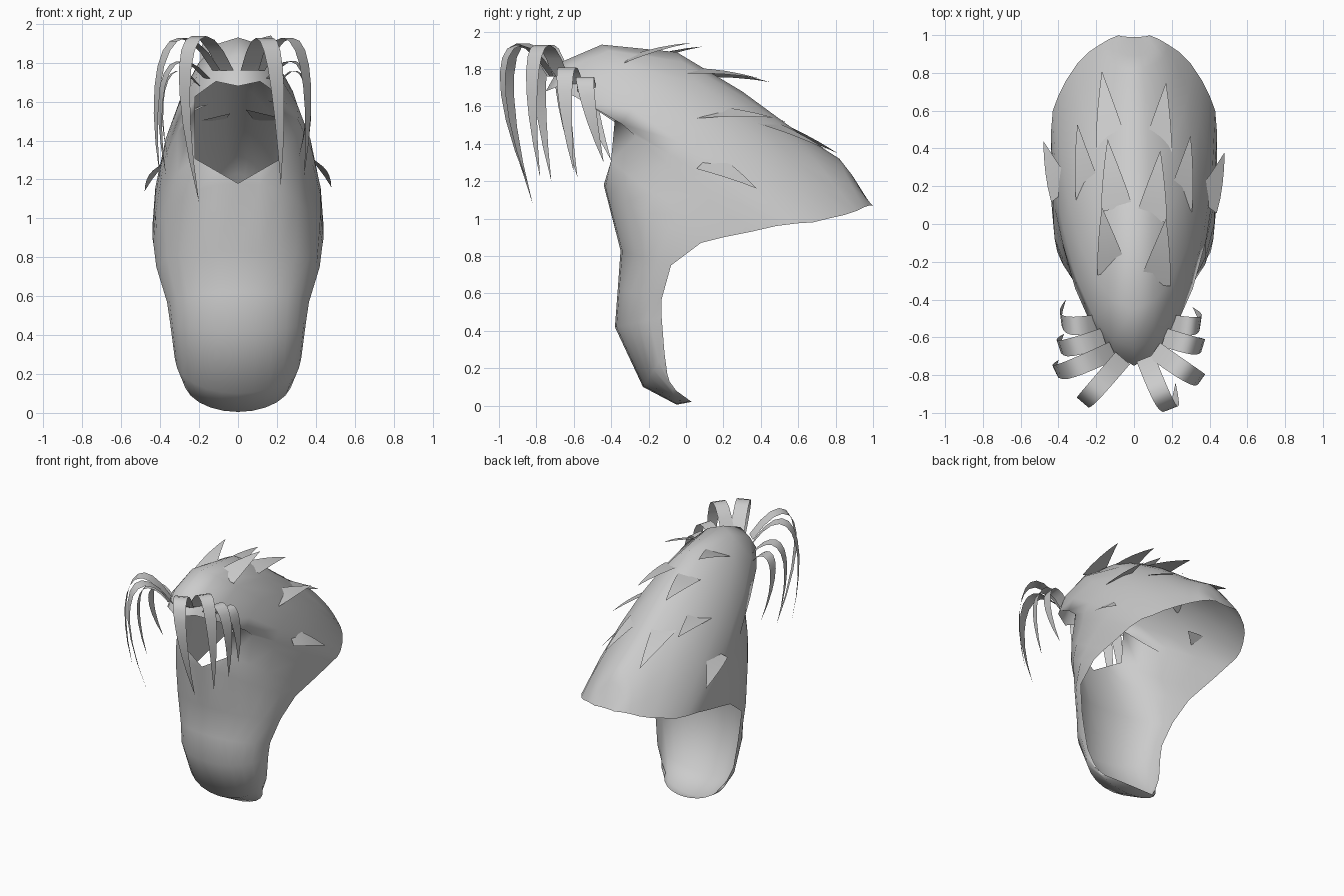
import bpy, bmesh, math
from mathutils import Vector

if "Cube" in bpy.data.objects:
    bpy.data.objects.remove(bpy.data.objects["Cube"])

grey = bpy.data.materials.new("hair_grey")
grey.use_nodes = True
COLOR = (0.6, 0.6, 0.6, 1)
grey.diffuse_color = COLOR
grey.node_tree.nodes["Principled BSDF"].inputs["Base Color"].default_value = COLOR


def finish(bm, name):
    mesh = bpy.data.meshes.new(name)
    bm.to_mesh(mesh)
    bm.free()
    mesh.materials.append(grey)
    obj = bpy.data.objects.new(name, mesh)
    bpy.context.collection.objects.link(obj)
    for p in mesh.polygons:
        p.use_smooth = True
    return obj


# Open shell of beard and hair: arches from the middle line to the rim
# (middle y, middle z, rim y, rim z, half width)
SECTIONS = [
    (.03, .02, -.08, .10, .23),
    (-.05, .005, -.10, .17, .28),
    (-.23, .10, -.115, .28, .325),
    (-.38, .42, -.13, .47, .35),
    (-.365, .62, -.13, .57, .365),
    (-.35, .83, -.08, .75, .42),
    (-.44, 1.18, .08, .87, .435),   # chin
    (-.46, 1.37, .20, .90, .44),    # lower corners of the face opening
    (-.45, 1.65, .35, .93, .44),    # upper corners
    (-.75, 1.73, .48, .96, .44),    # front edge of the cap
    (-.66, 1.84, .60, .975, .43),
    (-.45, 1.93, .68, .98, .40),
    (-.05, 1.89, .76, 1.0, .36),
    (.30, 1.68, .85, 1.02, .30),
    (.60, 1.46, .91, 1.04, .24),
    (.82, 1.32, .95, 1.06, .18),
    (.89, 1.23, .98, 1.07, .13),
    (.99, 1.07, 1.0, 1.07, .08),
]
HALF = 6        # columns on each side
OPEN = 2        # half width of the face opening in columns
CHIN, CAP = 6, 9

rows = []
for i, (my, mz, ry, rz, w) in enumerate(SECTIONS):
    # cheeks are squarer, the cap's edge more pointed, the rear slopes away faster
    ease = 1.2 if CHIN <= i < CAP else .9 if i == CAP else 1
    slope = .85 if i > CAP + 2 else 1
    row = []
    for c in range(-HALF, HALF + 1):
        a = c / HALF * math.pi / 2
        s = 1 - math.cos(a)
        row.append(Vector((w * math.sin(a), my + (ry - my) * s**ease,
                           mz + (rz - mz) * s**slope)))
    rows.append(row)

# V-shaped lower edge of the face opening
for c in range(-OPEN + 1, OPEN):
    corner = rows[CHIN + 1][HALF + (OPEN if c > 0 else -OPEN)]
    rows[CHIN + 1][HALF + c] = rows[CHIN][HALF].lerp(corner, abs(c) / OPEN)
rows[CAP][HALF].z -= .05

bm = bmesh.new()
grid = [[bm.verts.new(p) for p in row] for row in rows]
for i in range(len(grid) - 1):
    for j in range(2 * HALF):
        in_opening = CHIN < i < CAP and HALF - OPEN <= j < HALF + OPEN
        if not in_opening:
            bm.faces.new((grid[i][j], grid[i][j + 1], grid[i + 1][j + 1], grid[i + 1][j]))
bmesh.ops.remove_doubles(bm, verts=bm.verts, dist=.001)
loose = [v for v in bm.verts if not v.link_faces]
bmesh.ops.delete(bm, geom=loose, context='VERTS')
finish(bm, "hair_and_beard_shell")


def ribbon(name, control, width, across, steps, taper):
    """Flat lock of hair along a cubic curve, tapering to a point."""
    p0, p1, p2, p3 = [Vector(p) for p in control]
    bm = bmesh.new()
    last = None
    for k in range(steps):
        t = k / steps
        u = 1 - t
        p = p0 * u**3 + p1 * 3 * u * u * t + p2 * 3 * u * t * t + p3 * t**3
        off = across * width / 2 * (1 - t**taper)
        pair = (bm.verts.new(p - off), bm.verts.new(p + off))
        if last:
            bm.faces.new((last[0], last[1], pair[1], pair[0]))
        last = pair
    bm.faces.new((last[0], last[1], bm.verts.new(p3)))
    return finish(bm, name)


# Fringe locks: root, outward pull, tip
FRINGE = [
    ((.06, -.71, 1.76), (.22, -1.11, 1.84), (.22, -.84, 1.17)),
    ((.11, -.67, 1.76), (.41, -.88, 1.84), (.34, -.78, 1.22)),
    ((.16, -.60, 1.72), (.42, -.68, 1.74), (.34, -.60, 1.25)),
    ((.20, -.53, 1.68), (.41, -.56, 1.68), (.31, -.44, 1.30)),
    ((-.06, -.71, 1.76), (-.36, -1.06, 1.86), (-.20, -.82, 1.08)),
    ((-.11, -.67, 1.76), (-.48, -.84, 1.84), (-.40, -.72, 1.20)),
    ((-.16, -.60, 1.72), (-.46, -.70, 1.74), (-.37, -.58, 1.22)),
    ((-.20, -.53, 1.68), (-.44, -.56, 1.68), (-.36, -.40, 1.31)),
]
for n, (root, out, tip) in enumerate(FRINGE):
    root, out, tip = Vector(root), Vector(out), Vector(tip)
    away = out - root
    across = Vector((-away.y, away.x, 0)).normalized()
    rise = root.lerp(out, .6)
    rise.z = out.z + (.3 if out.z > 1.8 else .2)
    ribbon(f"fringe_lock_{n + 1}", (root, rise, out, tip), .10, across, 10, 3.5)

# Pointed tufts lifting off the cap: root and tip, mirrored with the right side set back
TUFTS = [
    ((.11, -.32, 1.85), (.17, .03, 1.94)),
    ((.09, .02, 1.79), (.14, .39, 1.75)),
    ((.23, .06, 1.57), (.30, .47, 1.54)),
    ((.12, .36, 1.54), (.17, .75, 1.37)),
    ((.38, .10, 1.31), (.48, .38, 1.16)),
]
for n, (root, tip) in enumerate(TUFTS):
    for side, label in ((1, "left"), (-1, "right")):
        back = Vector((0, .06, -.02)) if side < 0 else Vector()
        a = Vector((root[0] * side, root[1], root[2])) + back
        b = Vector((tip[0] * side, tip[1], tip[2])) + back
        outward = Vector((a.x * 2, 0, 1)).normalized()
        across = (b - a).cross(outward).normalized()
        lift = outward * .015
        ribbon(f"tuft_{n + 1}_{label}", (a, a.lerp(b, .33) + lift, a.lerp(b, .67) + lift, b),
               .17, across, 4, 1.2)
